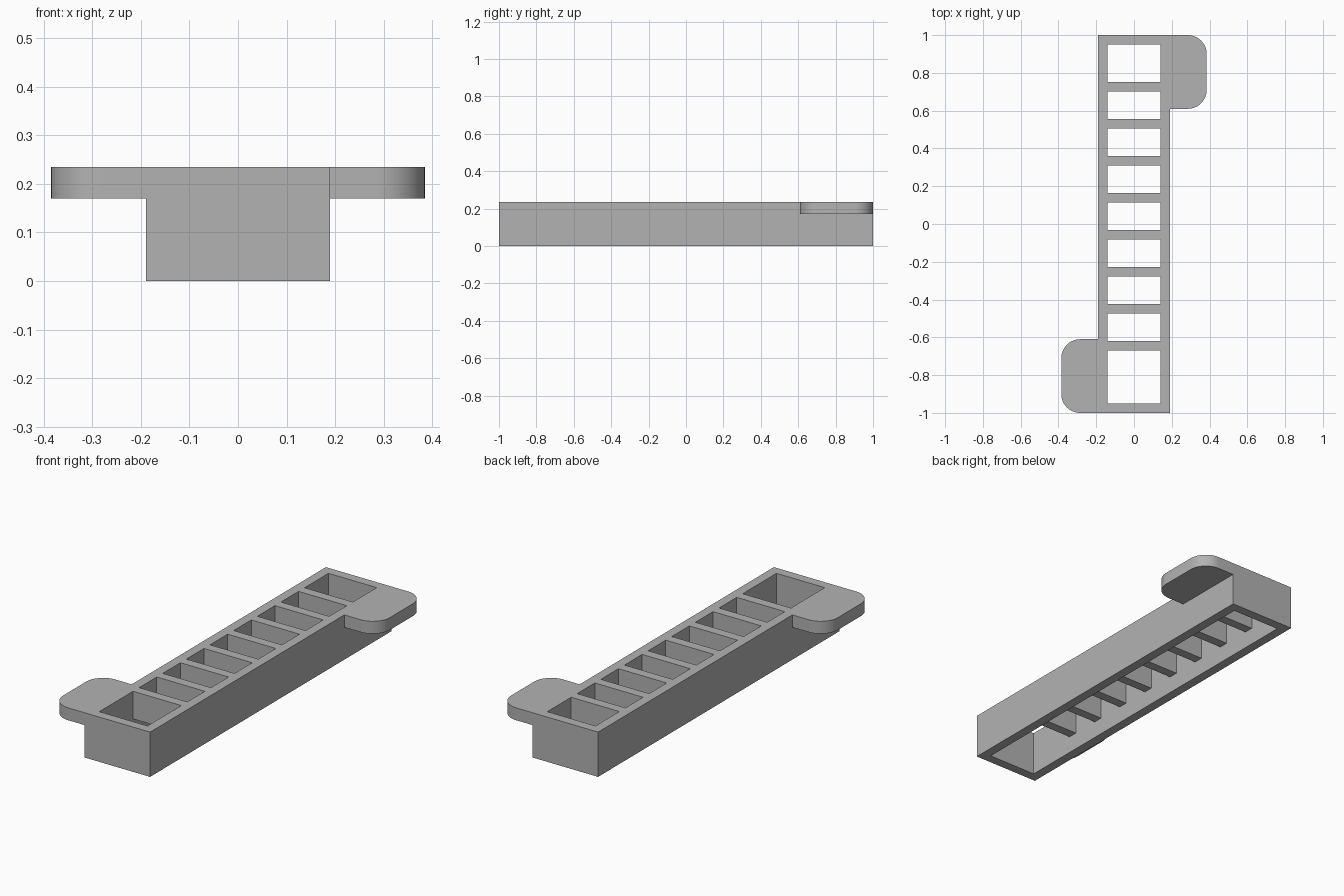
import bpy
import bmesh
from math import sin, cos, pi, radians

HALF_W, HALF_L, TOP = 0.19, 1.0, 0.235
INNER_W, INNER_L = 0.14, 0.95
RIB_BOTTOM, RIB_T, RIB_PITCH, RIB_START, RIB_COUNT = 0.09, 0.05, 0.196, -0.67, 8
TAB_BOTTOM, TAB_END, TAB_Y, TAB_R = 0.17, 0.385, 0.61, 0.1

cube = bpy.data.objects.get("Cube")
if cube:
    bpy.data.objects.remove(cube, do_unlink=True)

grey = bpy.data.materials.new("plain_grey")
grey.use_nodes = True
colour = (0.45, 0.45, 0.45, 1)
grey.diffuse_color = colour
grey.node_tree.nodes["Principled BSDF"].inputs["Base Color"].default_value = colour


def extrude_outline(name, points, offset):
    """Closed solid made by sweeping a flat outline along an offset."""
    bm = bmesh.new()
    face = bm.faces.new([bm.verts.new(p) for p in points])
    swept = bmesh.ops.extrude_face_region(bm, geom=[face], use_keep_orig=True)
    verts = [g for g in swept["geom"] if isinstance(g, bmesh.types.BMVert)]
    bmesh.ops.translate(bm, vec=offset, verts=verts)
    bmesh.ops.recalc_face_normals(bm, faces=bm.faces)
    mesh = bpy.data.meshes.new(name)
    bm.to_mesh(mesh)
    bm.free()
    mesh.materials.append(grey)
    obj = bpy.data.objects.new(name, mesh)
    bpy.context.collection.objects.link(obj)
    return obj


def combine(target, other, operation):
    """Apply a boolean and discard the helper."""
    bpy.context.view_layer.objects.active = target
    mod = target.modifiers.new(operation.lower(), 'BOOLEAN')
    mod.operation = operation
    mod.solver = 'EXACT'
    mod.object = other
    other.hide_render = True
    bpy.ops.object.modifier_apply(modifier=mod.name)
    bpy.data.objects.remove(other, do_unlink=True)


# Long block
corners = [(-HALF_W, -HALF_L), (HALF_W, -HALF_L), (HALF_W, HALF_L), (-HALF_W, HALF_L)]
body = extrude_outline("ladder_tray", [(x, y, 0) for x, y in corners], (0, 0, TOP))

# Comb-shaped hollow: open underneath, with notches that leave the ribs
high = TOP + 0.1
comb = [(-INNER_L, -0.1), (-INNER_L, high)]
for i in range(RIB_COUNT):
    y0 = RIB_START + i * RIB_PITCH
    y1 = y0 + RIB_T
    comb += [(y0, high), (y0, RIB_BOTTOM), (y1, RIB_BOTTOM), (y1, high)]
comb += [(INNER_L, high), (INNER_L, -0.1)]
hollow = extrude_outline("hollow_cutter", [(-INNER_W, y, z) for y, z in comb],
                         (2 * INNER_W, 0, 0))
combine(body, hollow, 'DIFFERENCE')

# Rounded mounting tabs at opposite corners
outline = [(HALF_W - 0.025, TAB_Y)]
for cy, start in ((TAB_Y + TAB_R, -pi / 2), (HALF_L - TAB_R, 0)):
    for k in range(13):
        a = start + k * pi / 24
        outline.append((TAB_END - TAB_R + TAB_R * cos(a), cy + TAB_R * sin(a)))
outline.append((HALF_W - 0.025, HALF_L))
for name, s in (("left_tab", 1), ("right_tab", -1)):
    tab = extrude_outline(name, [(s * x, s * y, TAB_BOTTOM) for x, y in outline],
                          (0, 0, TOP - TAB_BOTTOM))
    combine(body, tab, 'UNION')

# Smooth tab corners, crisp edges elsewhere
bpy.ops.object.select_all(action='DESELECT')
body.select_set(True)
bpy.context.view_layer.objects.active = body
bpy.ops.object.shade_smooth_by_angle(angle=radians(30))
